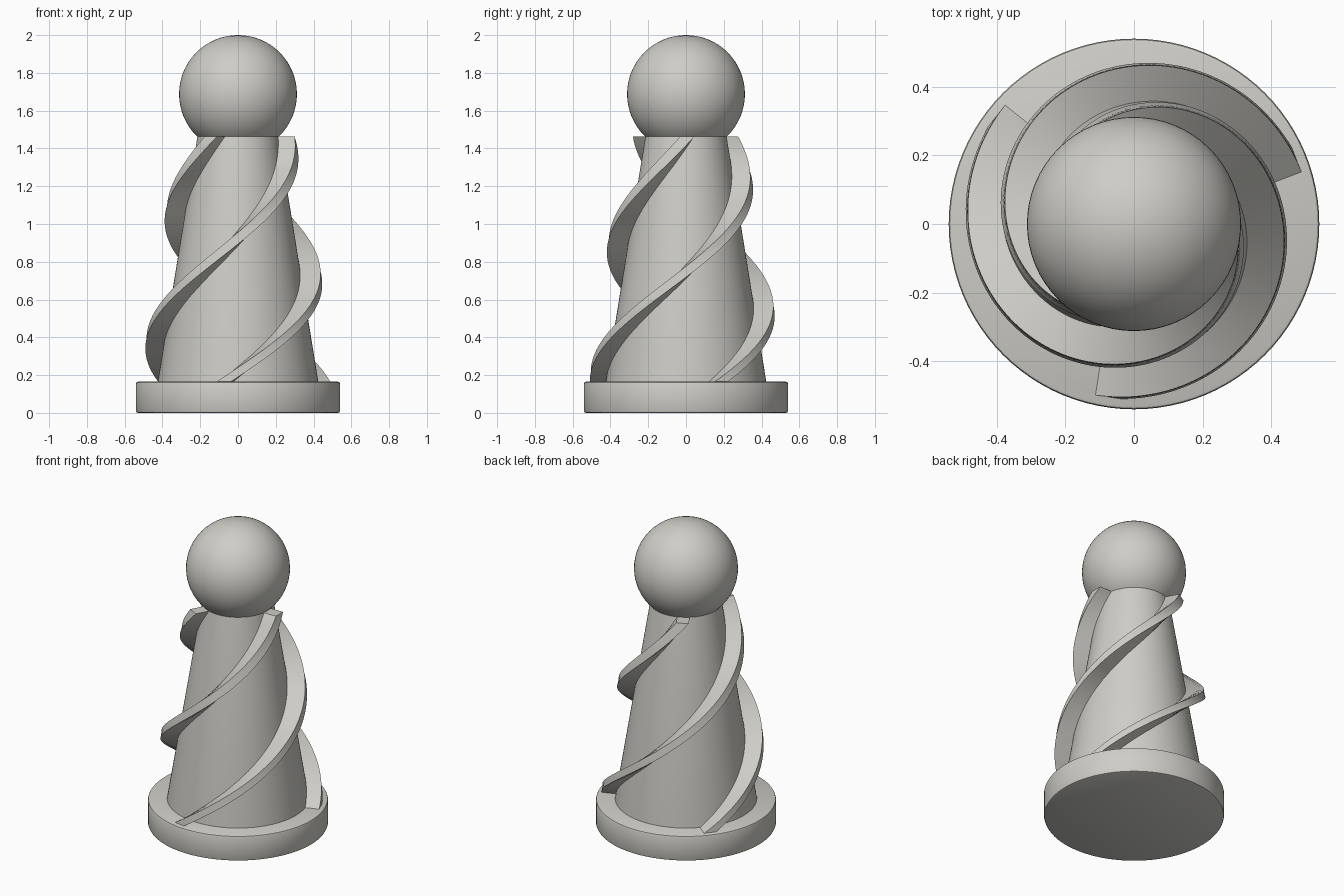
import bpy, bmesh, math

if "Cube" in bpy.data.objects:
    bpy.data.objects.remove(bpy.data.objects["Cube"])

stone = bpy.data.materials.new("warm light grey")
stone.diffuse_color = (0.62, 0.61, 0.57, 1)
stone.use_nodes = True
stone.node_tree.nodes["Principled BSDF"].inputs["Base Color"].default_value = stone.diffuse_color

BASE_Z, TOP_Z = 0.165, 1.462
BOTTOM_R, TOP_R = 0.425, 0.215


def finish(name, bm, angle=35):
    bmesh.ops.recalc_face_normals(bm, faces=bm.faces)
    mesh = bpy.data.meshes.new(name)
    bm.to_mesh(mesh)
    bm.free()
    mesh.materials.append(stone)
    obj = bpy.data.objects.new(name, mesh)
    bpy.context.collection.objects.link(obj)
    bpy.ops.object.select_all(action='DESELECT')
    obj.select_set(True)
    bpy.context.view_layer.objects.active = obj
    bpy.ops.object.shade_smooth_by_angle(angle=math.radians(angle))
    return obj


def turned(name, profile, segments=96):
    """Closed solid turned around z from (radius, height) points."""
    bm = bmesh.new()
    rings = []
    for r, z in profile:
        rings.append([bm.verts.new((r * math.cos(a), r * math.sin(a), z))
                      for a in (2 * math.pi * i / segments for i in range(segments))])
    for low, high in zip(rings, rings[1:]):
        for i in range(segments):
            j = (i + 1) % segments
            bm.faces.new((low[i], low[j], high[j], high[i]))
    bm.faces.new(rings[0][::-1])
    bm.faces.new(rings[-1])
    return finish(name, bm)


def spiral_rib(name, start_deg, turn_deg=220, steps=90, width=0.075):
    """Fin with a rectangular section winding up the tapered body."""
    bm = bmesh.new()
    rings = []
    for s in range(steps + 1):
        t = s / steps
        z = BASE_Z - 0.003 + (TOP_Z - BASE_Z + 0.003) * t
        a = math.radians(start_deg + turn_deg * t)
        body_r = BOTTOM_R + (TOP_R - BOTTOM_R) * t
        inner = body_r - 0.03
        outer = body_r + 0.085 + 0.022 * math.sin(math.pi * t)
        ring = []
        for r, side in ((inner, -1), (outer, -1), (outer, 1), (inner, 1)):
            w = side * width / 2
            ring.append(bm.verts.new((r * math.cos(a) - w * math.sin(a),
                                      r * math.sin(a) + w * math.cos(a), z)))
        rings.append(ring)
    for low, high in zip(rings, rings[1:]):
        for i in range(4):
            j = (i + 1) % 4
            bm.faces.new((low[i], low[j], high[j], high[i]))
    bm.faces.new(rings[0][::-1])
    bm.faces.new(rings[-1])
    return finish(name, bm)


# Round foot with softly eased rims
turned("base", [(0.53, 0), (0.537, 0.003), (0.54, 0.01),
                (0.54, BASE_Z - 0.01), (0.537, BASE_Z - 0.003), (0.53, BASE_Z)])

# Tapered body
turned("body", [(BOTTOM_R, BASE_Z - 0.01), (BOTTOM_R, BASE_Z), (TOP_R, TOP_Z)])

# Three ribs evenly spaced around the body
for k in range(3):
    spiral_rib(f"spiral_rib_{k + 1}", 21 + 120 * k)

# Ball on top
ball = bmesh.new()
bmesh.ops.create_uvsphere(ball, u_segments=64, v_segments=32, radius=0.312)
bmesh.ops.translate(ball, verts=ball.verts, vec=(0, 0, 1.688))
finish("ball", ball)
